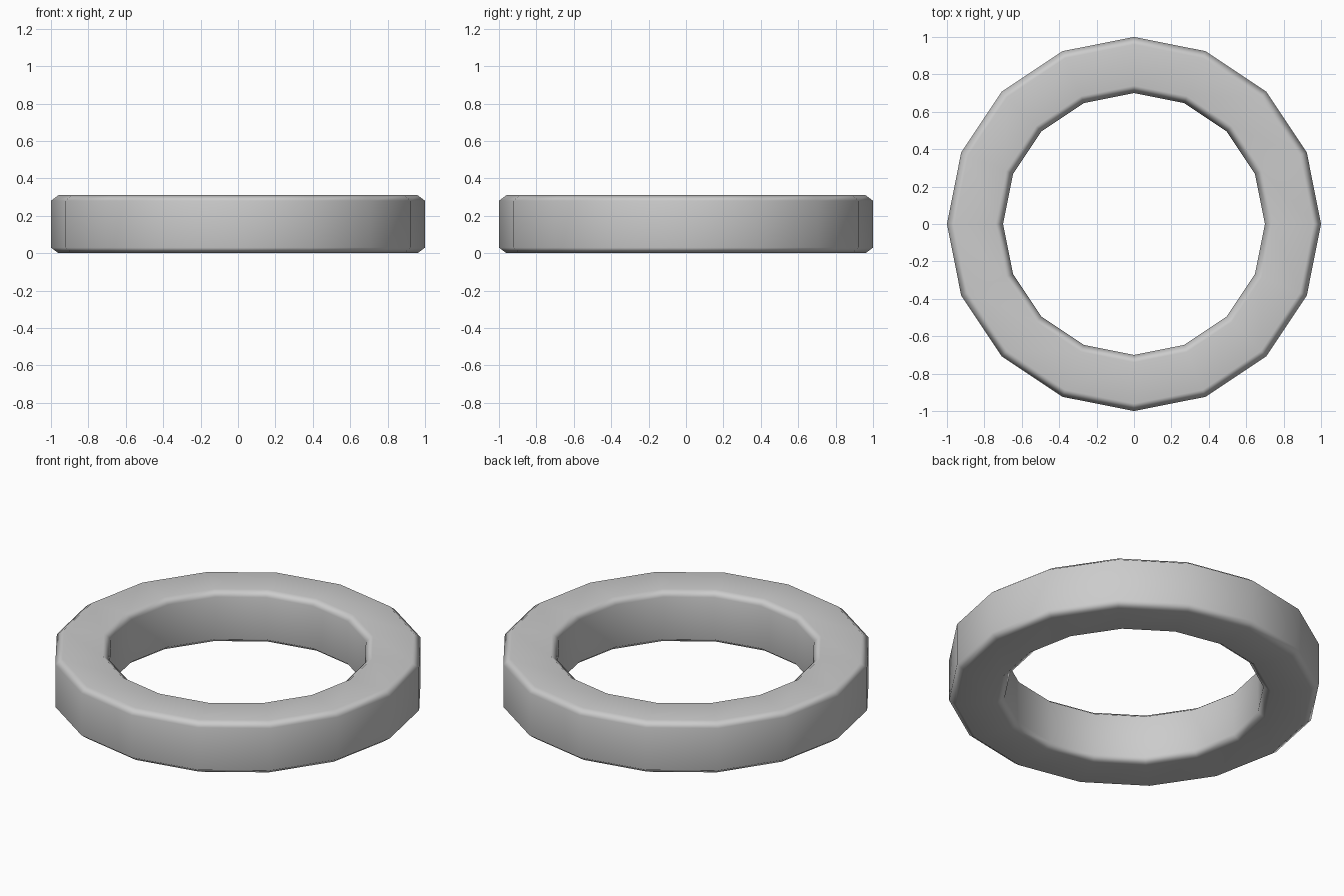
import bpy, bmesh
from math import cos, sin, tau

if "Cube" in bpy.data.objects:
    bpy.data.objects.remove(bpy.data.objects["Cube"])

SIDES = 16
R_OUT, R_IN, H = 1.0, 0.70, 0.31
CX, CZ = 0.04, 0.03  # chamfer width and height

# chamfered rectangular cross-section (radius, height)
profile = [
    (R_IN + CX, 0), (R_OUT - CX, 0), (R_OUT, CZ), (R_OUT, H - CZ),
    (R_OUT - CX, H), (R_IN + CX, H), (R_IN, H - CZ), (R_IN, CZ),
]

# sweep the cross-section around z
bm = bmesh.new()
rings = [[bm.verts.new((r * cos(tau * i / SIDES), r * sin(tau * i / SIDES), z))
          for r, z in profile] for i in range(SIDES)]
n = len(profile)
for i in range(SIDES):
    a, b = rings[i], rings[(i + 1) % SIDES]
    for j in range(n):
        k = (j + 1) % n
        bm.faces.new((a[j], b[j], b[k], a[k]))
bmesh.ops.recalc_face_normals(bm, faces=bm.faces)
for f in bm.faces:
    f.smooth = True

mesh = bpy.data.meshes.new("ring")
bm.to_mesh(mesh)
bm.free()
ring = bpy.data.objects.new("ring", mesh)
bpy.context.collection.objects.link(ring)

# keep the broad faces looking flat with soft chamfers
ring.modifiers.new("weighted_normals", 'WEIGHTED_NORMAL')
